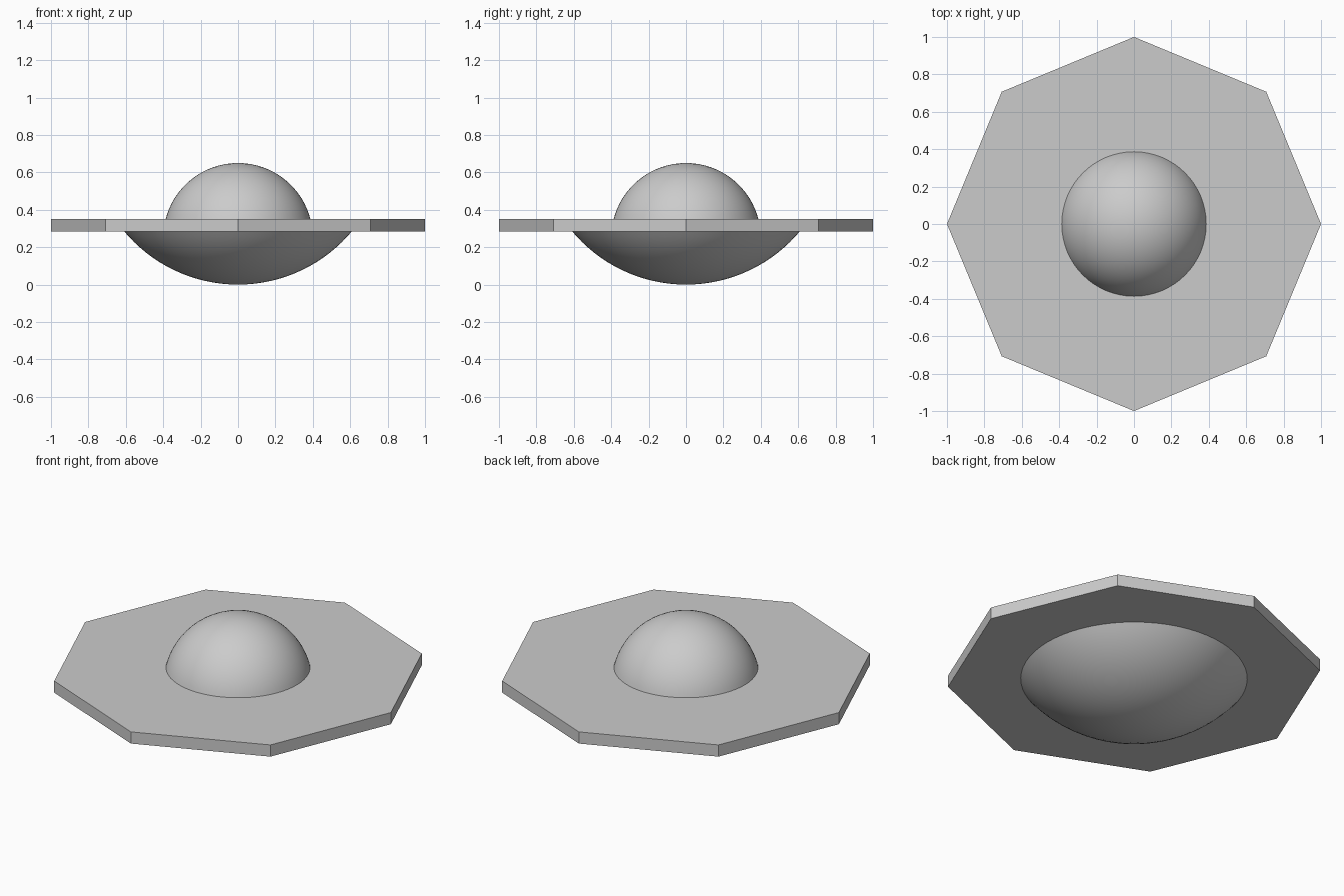
import bpy
import bmesh
from math import asin, cos, sin, pi, radians

default = bpy.data.objects.get("Cube")
if default:
    bpy.data.objects.remove(default, do_unlink=True)

# One plain grey for the whole model
grey = bpy.data.materials.new("plain_grey")
grey.use_nodes = True
colour = (0.6, 0.6, 0.6, 1)
grey.diffuse_color = colour
grey.node_tree.nodes["Principled BSDF"].inputs["Base Color"].default_value = colour


def spherical_cap(name, radius, rim, pole_z, up, segments=64, rings=16):
    """Closed cap of a sphere, its pole at pole_z, opening out to the rim radius."""
    bm = bmesh.new()
    centre_z = pole_z - up * radius
    sweep = asin(rim / radius)
    profile = []
    for i in range(rings + 1):
        a = sweep * i / rings
        profile.append(bm.verts.new((radius * sin(a), 0, centre_z + up * radius * cos(a))))
    profile.append(bm.verts.new((0, 0, profile[-1].co.z)))
    edges = [bm.edges.new(pair) for pair in zip(profile, profile[1:])]
    bmesh.ops.spin(bm, geom=profile + edges, cent=(0, 0, 0), axis=(0, 0, 1),
                   angle=2 * pi, steps=segments)
    bmesh.ops.remove_doubles(bm, verts=bm.verts, dist=0.0001)
    bmesh.ops.recalc_face_normals(bm, faces=bm.faces)
    mesh = bpy.data.meshes.new(name)
    bm.to_mesh(mesh)
    bm.free()
    obj = bpy.data.objects.new(name, mesh)
    bpy.context.collection.objects.link(obj)
    obj.data.materials.append(grey)
    bpy.ops.object.select_all(action='DESELECT')
    obj.select_set(True)
    bpy.context.view_layer.objects.active = obj
    bpy.ops.object.shade_smooth_by_angle(angle=radians(30))
    return obj


# Flat octagonal plate with a corner on each axis
bottom, top = 0.283, 0.352
bpy.ops.mesh.primitive_cylinder_add(vertices=8, radius=1, depth=top - bottom,
                                    location=(0, 0, (bottom + top) / 2))
plate = bpy.context.object
plate.name = "octagonal_plate"
plate.data.materials.append(grey)

# Round dome above and shallow bowl below, both seated slightly inside the plate
spherical_cap("upper_dome", 0.4, 0.39, 0.65, 1)
spherical_cap("lower_bowl", 0.793, 0.615, 0.0, -1)
